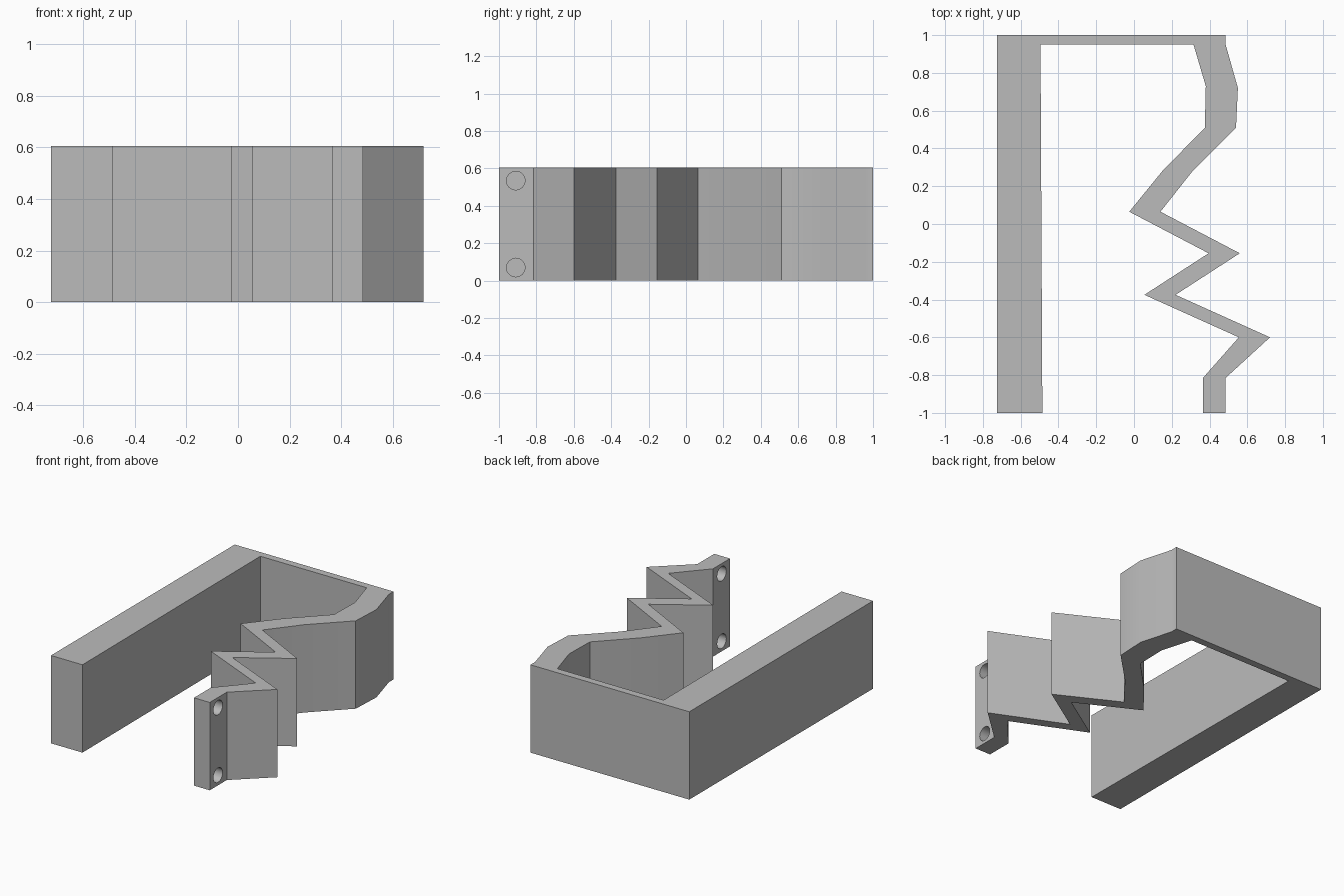
import bpy, bmesh, math
from mathutils import Matrix

cube = bpy.data.objects.get("Cube")
if cube:
    bpy.data.objects.remove(cube, do_unlink=True)

HEIGHT = 0.605

grey = bpy.data.materials.new("plain grey")
grey.use_nodes = True
colour = (0.5, 0.5, 0.5, 1)
grey.diffuse_color = colour
grey.node_tree.nodes["Principled BSDF"].inputs["Base Color"].default_value = colour


def make_object(name, bm):
    bmesh.ops.recalc_face_normals(bm, faces=bm.faces)
    mesh = bpy.data.meshes.new(name)
    bm.to_mesh(mesh)
    bm.free()
    mesh.materials.append(grey)
    obj = bpy.data.objects.new(name, mesh)
    bpy.context.collection.objects.link(obj)
    return obj


# Outline in plan: outer side of the spring, back wall, straight bar, inner side
outer_spring = [(0.485, -1), (0.485, -0.815), (0.72, -0.6), (0.22, -0.375),
                (0.56, -0.155), (0.14, 0.065), (0.31, 0.28), (0.54, 0.51),
                (0.55, 0.72), (0.485, 0.95), (0.485, 1)]
bar = [(-0.725, 1), (-0.725, -1), (-0.485, -1), (-0.495, 0.95)]
inner_spring = [(0.315, 0.95), (0.38, 0.73), (0.375, 0.51), (0.15, 0.28),
                (-0.025, 0.065), (0.395, -0.155), (0.055, -0.375),
                (0.555, -0.6), (0.365, -0.815), (0.365, -1)]

bm = bmesh.new()
base = bm.faces.new([bm.verts.new((x, y, 0)) for x, y in outer_spring + bar + inner_spring])
top = bmesh.ops.extrude_face_region(bm, geom=[base], use_keep_orig=True)["geom"]
bmesh.ops.translate(bm, vec=(0, 0, HEIGHT),
                    verts=[v for v in top if isinstance(v, bmesh.types.BMVert)])
clip = make_object("spring_clip", bm)

# Two screw holes through the foot
bm = bmesh.new()
for z in (0.07, HEIGHT - 0.07):
    place = Matrix.Translation((0.425, -0.91, z)) @ Matrix.Rotation(math.pi / 2, 4, "Y")
    bmesh.ops.create_cone(bm, cap_ends=True, segments=16, radius1=0.05, radius2=0.05,
                          depth=0.3, matrix=place)
cutter = make_object("hole_cutter", bm)
cutter.hide_render = True
cutter.hide_set(True)

cut = clip.modifiers.new("screw holes", "BOOLEAN")
cut.operation = "DIFFERENCE"
cut.solver = "EXACT"
cut.object = cutter

bpy.ops.object.select_all(action="DESELECT")
clip.select_set(True)
bpy.context.view_layer.objects.active = clip
bpy.ops.object.modifier_apply(modifier=cut.name)
bpy.data.objects.remove(cutter, do_unlink=True)
bpy.ops.object.shade_smooth_by_angle(angle=math.radians(30))
